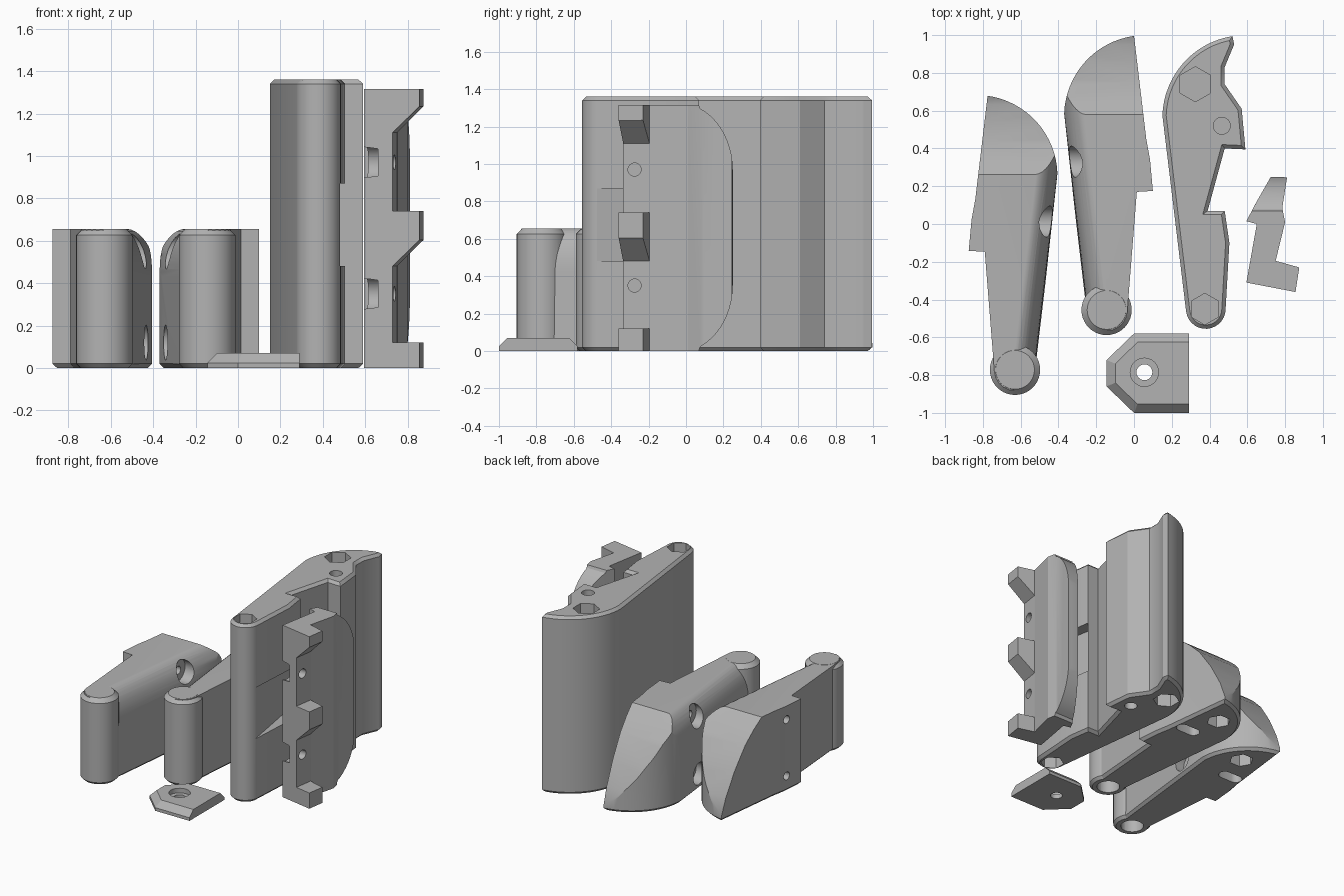
import bpy, bmesh, math

cube = bpy.data.objects.get("Cube")
if cube:
    bpy.data.objects.remove(cube, do_unlink=True)

grey = bpy.data.materials.new("plain_grey")
grey.use_nodes = True
grey.diffuse_color = (0.45, 0.45, 0.45, 1)
grey.node_tree.nodes["Principled BSDF"].inputs["Base Color"].default_value = (0.45, 0.45, 0.45, 1)


def arc(cx, cy, r, start, end, n, ry=None):
    """Points along a circular or elliptical arc, angles in degrees."""
    out = []
    for i in range(n + 1):
        t = math.radians(start + (end - start) * i / n)
        out.append((cx + r * math.cos(t), cy + (ry or r) * math.sin(t)))
    return out


def ring(cx, cy, r, n=24, turn=0):
    return arc(cx, cy, r, turn, turn + 360, n)[:-1]


def prism(name, pts, lo, hi, axis="z", bottom=0, top=0, shear=0, pivot=0):
    """Extrude a profile along an axis, with optional end chamfers and an x-by-y shear."""
    place = {"x": lambda u, v, w: (w, u, v),
             "y": lambda u, v, w: (u, w, v),
             "z": lambda u, v, w: (u, v, w)}[axis]
    bm = bmesh.new()
    ends = [[bm.verts.new(place(u, v, w)) for u, v in pts] for w in (lo, hi)]
    caps = [bm.faces.new(e) for e in ends]
    n = len(pts)
    for i in range(n):
        j = (i + 1) % n
        bm.faces.new((ends[0][i], ends[0][j], ends[1][j], ends[1][i]))
    rims = [list(c.edges) for c in caps]
    bmesh.ops.recalc_face_normals(bm, faces=bm.faces)
    for rim, size in zip(rims, (bottom, top)):
        if size:
            bmesh.ops.bevel(bm, geom=rim, offset=size, segments=1, affect="EDGES", profile=0.5)
    for v in bm.verts:
        v.co.x += shear * (v.co.y - pivot)
    bmesh.ops.recalc_face_normals(bm, faces=bm.faces)
    mesh = bpy.data.meshes.new(name)
    bm.to_mesh(mesh)
    bm.free()
    mesh.materials.append(grey)
    ob = bpy.data.objects.new(name, mesh)
    bpy.context.collection.objects.link(ob)
    return ob


def combine(ob, other, mode="DIFFERENCE"):
    """Apply a boolean and remove the helper."""
    other.hide_render = True
    mod = ob.modifiers.new("cut", "BOOLEAN")
    mod.operation, mod.object, mod.solver = mode, other, "EXACT"
    bpy.context.view_layer.objects.active = ob
    bpy.ops.object.modifier_apply(modifier=mod.name)
    bpy.data.objects.remove(other, do_unlink=True)


def cut(ob, pts, lo, hi, axis="z", **kw):
    combine(ob, prism("cutter", pts, lo, hi, axis, **kw))


# Tall hinge body
H = 1.36
outline = (arc(0.59, 0.56, 0.44, 99, 178, 16)
           + arc(0.38, -0.45, 0.105, 187, 360, 14)
           + [(0.505, -0.1), (0.48, 0.07), (0.39, 0.07), (0.48, 0.4), (0.59, 0.395),
              (0.57, 0.61), (0.48, 0.74), (0.48, 0.83), (0.53, 0.95)])
tall = prism("tall_body", outline, 0, H, bottom=0.02, top=0.02)
for lo, hi in ((-0.1, 0.1), (H - 0.1, H + 0.1)):
    cut(tall, ring(0.325, 0.74, 0.093, 6, 30), lo, hi)
    cut(tall, ring(0.375, -0.45, 0.083, 6, 30), lo, hi)
    cut(tall, ring(0.465, 0.52, 0.045), lo, hi)
# Tapered side recess with sloped ends
cut(tall, [(0.485, -0.5), (0.39, 0.069), (0.56, 0.069), (0.56, -0.5)], 0.48, 0.87)

# Toothed latch plate
latch = prism("latch_plate", [
    (0.73, 0.26), (0.81, 0.245), (0.785, 0.085), (0.80, 0.01), (0.75, -0.195),
    (0.875, -0.23), (0.855, -0.36), (0.595, -0.31), (0.65, 0.0), (0.595, 0.015),
    (0.65, 0.12)], 0, 1.315)
side = ([(-0.5, -0.1), (0.03, -0.1)] + arc(-0.05, 0.35, 0.3, -65, 0, 10, 0.36)
        + arc(-0.05, 0.97, 0.3, 0, 65, 10, 0.36) + [(0.03, 1.4), (-0.5, 1.4)])
combine(latch, prism("side_shape", side, 0.4, 1.0, "x"), "INTERSECT")
for base, peak in ((0.12, 0.48), (0.74, 1.11)):
    cut(latch, [(0.75, base), (0.95, base), (0.95, peak + 0.19), (0.75, peak)],
        -0.5, -0.19, "y", shear=0.15, pivot=-0.195)
for z in (0.35, 0.97):
    cut(latch, ring(-0.275, z, 0.035), 0.5, 1.0, "x")
    cut(latch, ring(-0.275, z, 0.08), 0.5, 0.66, "x")

# Short rounded hinge leaf
T = 0.655
outline = (arc(0.06, 0.57, 0.43, 98, 178, 16)
           + arc(-0.145, -0.455, 0.11, 187, 353, 10)
           + [(0.015, 0.17), (0.10, 0.175), (0.085, 0.34), (0.065, 0.45)])
leaf = prism("right_leaf", outline, 0, T + 0.1, bottom=0.02)
nose = [(-1, -0.1), (-1, T), (0.58, T), (0.66, 0.59), (0.75, 0.5), (0.86, 0.34),
        (0.95, 0.17), (1.0, 0.03), (1.02, -0.1)]
combine(leaf, prism("nose_shape", nose, -1, 1, "x"), "INTERSECT")
shoulder = ([(-0.375, -0.1)] + arc(-0.25, 0.43, 0.12, 180, 90, 10, 0.226)
            + [(0.7, 0.75), (0.7, -0.1)])
combine(leaf, prism("shoulder_shape", shoulder, -1, 1.2, "y", shear=-0.118, pivot=0.58),
        "INTERSECT")
barrel = prism("barrel", ring(-0.145, -0.455, 0.133, 40), 0, T + 0.001, bottom=0.02, top=0.03)
combine(leaf, barrel, "UNION")
for z in (0.12, 0.55):
    cut(leaf, ring(0.33, z, 0.03, 16), -0.6, 0.3, "x")
    cut(leaf, ring(0.33, z, 0.083), -0.6, -0.26, "x")
# Underside pockets: pin bore, nut pocket and slot
cut(leaf, ring(-0.145, -0.455, 0.08), -0.1, 0.5)
cut(leaf, ring(-0.15, 0.75, 0.085, 6), -0.1, 0.1)
cut(leaf, arc(-0.11, 0.52, 0.045, 90, 270, 8) + arc(-0.01, 0.52, 0.045, -90, 90, 8), -0.1, 0.1)

# Mirrored leaf
twin = bpy.data.objects.new("left_leaf", leaf.data.copy())
bpy.context.collection.objects.link(twin)
bm = bmesh.new()
bm.from_mesh(twin.data)
for v in bm.verts:
    v.co.x = -0.775 - v.co.x
    v.co.y -= 0.317
bmesh.ops.reverse_faces(bm, faces=bm.faces)
bm.to_mesh(twin.data)
bm.free()

# Small pointed base plate with bevelled edges and a flush right end
plate = prism("base_plate", [(0, -0.58), (0.4, -0.58), (0.4, -1.0), (0, -1.0),
                             (-0.145, -0.86), (-0.145, -0.72)], 0, 0.07, top=0.046)
cut(plate, [(0.29, -1.1), (0.6, -1.1), (0.6, -0.4), (0.29, -0.4)], -0.1, 0.2)
cut(plate, ring(0.055, -0.785, 0.042), -0.1, 0.2)
cut(plate, ring(0.055, -0.785, 0.075), 0.035, 0.2)

# Smooth the curves and keep the edges crisp
bpy.ops.object.select_all(action="DESELECT")
for ob in (tall, latch, leaf, twin, plate):
    ob.select_set(True)
bpy.context.view_layer.objects.active = tall
bpy.ops.object.shade_smooth_by_angle(angle=math.radians(25))
